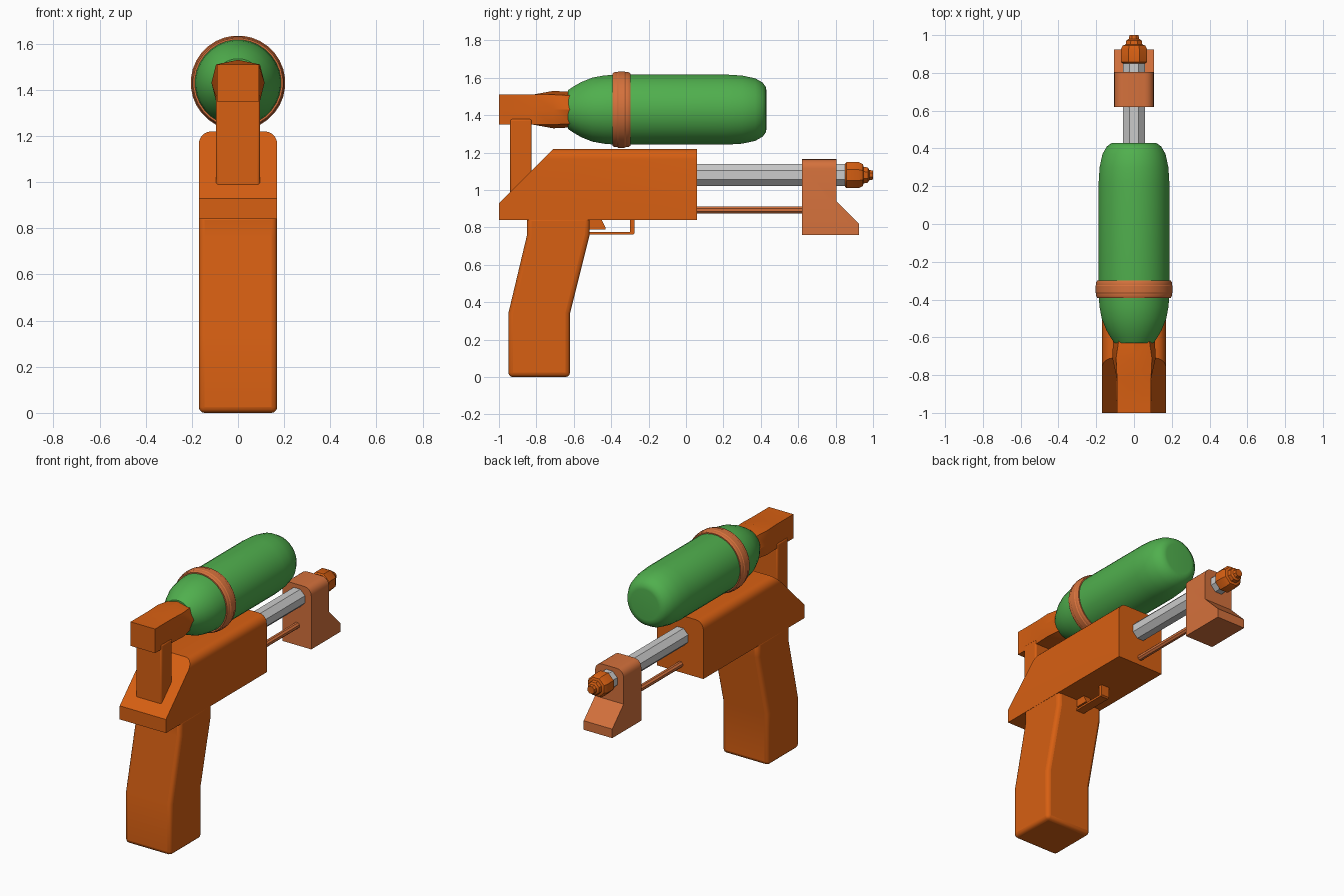
import bpy, bmesh, math
from mathutils import Vector

if "Cube" in bpy.data.objects:
    bpy.data.objects.remove(bpy.data.objects["Cube"])


def material(name, rgb):
    m = bpy.data.materials.new(name)
    m.diffuse_color = (*rgb, 1)
    m.use_nodes = True
    m.node_tree.nodes["Principled BSDF"].inputs["Base Color"].default_value = m.diffuse_color
    return m


ORANGE = material("orange", (0.68, 0.115, 0.006))
CORAL = material("coral", (0.66, 0.165, 0.045))
GREEN = material("green", (0.08, 0.43, 0.075))
GREY = material("grey", (0.60, 0.60, 0.60))


def finish(name, bm, mat, bevel=0, angle=32):
    bmesh.ops.recalc_face_normals(bm, faces=bm.faces[:])
    me = bpy.data.meshes.new(name)
    bm.to_mesh(me)
    bm.free()
    me.materials.append(mat)
    ob = bpy.data.objects.new(name, me)
    bpy.context.collection.objects.link(ob)
    if bevel:
        mod = ob.modifiers.new("soft edges", 'BEVEL')
        mod.width, mod.segments = bevel, 3
        mod.limit_method, mod.angle_limit = 'ANGLE', math.radians(40)
    bpy.ops.object.select_all(action='DESELECT')
    ob.select_set(True)
    bpy.context.view_layer.objects.active = ob
    bpy.ops.object.shade_smooth_by_angle(angle=math.radians(angle))
    return ob


def prism(name, profile, half, mat, round_top=0, cut=None, bevel=0):
    """Extrude a (y, z) profile across x, optionally rounding its top side edges."""
    bm = bmesh.new()
    face = bm.faces.new([bm.verts.new((-half, y, z)) for y, z in profile])
    ext = bmesh.ops.extrude_face_region(bm, geom=[face])["geom"]
    bmesh.ops.translate(bm, verts=[v for v in ext if isinstance(v, bmesh.types.BMVert)],
                        vec=(2 * half, 0, 0))
    if round_top:
        top = max(z for _, z in profile)
        edges = [e for e in bm.edges if all(abs(v.co.z - top) < 1e-4 for v in e.verts)
                 and abs(e.verts[0].co.x - e.verts[1].co.x) < 1e-4]
        bmesh.ops.bevel(bm, geom=edges, offset=round_top, segments=5, profile=0.5,
                        affect='EDGES')
    if cut:
        point, normal = cut
        bmesh.ops.bisect_plane(bm, geom=bm.verts[:] + bm.edges[:] + bm.faces[:],
                               plane_co=point, plane_no=normal, clear_outer=True)
        bmesh.ops.holes_fill(bm, edges=[e for e in bm.edges if e.is_boundary], sides=0)
    return finish(name, bm, mat, bevel)


def box(y0, y1, z0, z1):
    return [(y0, z0), (y0, z1), (y1, z1), (y1, z0)]


def loft(name, rings, mat, angle=32):
    """Skin a series of equal-length point rings and cap both ends."""
    bm = bmesh.new()
    loops = [[bm.verts.new(p) for p in r] for r in rings]
    n = len(loops[0])
    for a, b in zip(loops, loops[1:]):
        for i in range(n):
            bm.faces.new((a[i], a[(i + 1) % n], b[(i + 1) % n], b[i]))
    bm.faces.new(loops[0])
    bm.faces.new(loops[-1])
    return finish(name, bm, mat, 0, angle)


def lathe(name, profile, z, mat, sides, angle=32):
    """Turn a (y, radius) profile about an axis along y at height z."""
    turn = [2 * math.pi * (i + 0.5) / sides for i in range(sides)]
    return loft(name, [[(r * math.cos(t), y, z + r * math.sin(t)) for t in turn]
                       for y, r in profile], mat, angle)


# Body with rounded top and sloping rear
prism("body", box(-1.0, 0.06, 0.84, 1.22), 0.17, ORANGE, round_top=0.055,
      cut=(Vector((0, -1.0, 0.93)), Vector((0, -1, 1)).normalized()))

# Grip
prism("grip", [(-0.95, 0), (-0.95, 0.34), (-0.85, 0.76), (-0.85, 0.86),
               (-0.515, 0.86), (-0.515, 0.76), (-0.62, 0.34), (-0.62, 0)],
      0.17, ORANGE, bevel=0.025)

# Trigger and its guard
prism("trigger", [(-0.53, 0.79), (-0.53, 0.85), (-0.455, 0.85), (-0.43, 0.80),
                  (-0.43, 0.79)], 0.025, ORANGE)
prism("trigger_guard", [(-0.53, 0.762), (-0.53, 0.775), (-0.30, 0.775), (-0.30, 0.85),
                        (-0.275, 0.85), (-0.275, 0.77), (-0.283, 0.762)], 0.03, ORANGE)

# Feed post and the head that flares into the tank neck
prism("feed_post", box(-0.94, -0.825, 0.94, 1.38), 0.095, ORANGE, bevel=0.01)


def head_ring(y, wide, mid, tall, peak):
    pts = [(0, peak), (wide, tall), (mid, 0), (wide, -tall),
           (0, -peak), (-wide, -tall), (-mid, 0), (-wide, tall)]
    return [(x, y, 1.43 + z) for x, z in pts]


loft("feed_head", [head_ring(-1.0, 0.09, 0.09, 0.08, 0.08),
                   head_ring(-0.82, 0.09, 0.09, 0.08, 0.08),
                   head_ring(-0.71, 0.095, 0.115, 0.08, 0.10),
                   head_ring(-0.61, 0.08, 0.11, 0.075, 0.095)], ORANGE, 20)

# Water tank and its band
lathe("tank", [(-0.63, 0.105), (-0.60, 0.125), (-0.56, 0.148), (-0.50, 0.172),
               (-0.44, 0.183), (-0.38, 0.188), (0.22, 0.188), (0.30, 0.183),
               (0.37, 0.168), (0.41, 0.145), (0.428, 0.12), (0.43, 0.10)],
      1.43, GREEN, 32, 40)
lathe("tank_band", [(-0.392, 0.17), (-0.392, 0.195), (-0.382, 0.201), (-0.368, 0.201),
                    (-0.362, 0.205), (-0.328, 0.205), (-0.322, 0.201), (-0.308, 0.201),
                    (-0.298, 0.195), (-0.298, 0.17)], 1.43, CORAL, 32)

# Barrel, guide rod, sliding pump handle
lathe("barrel", [(0.04, 0.063), (0.87, 0.063)], 1.08, GREY, 8)
lathe("guide_rod", [(0.04, 0.02), (0.64, 0.02)], 0.893, CORAL, 8)
prism("pump_handle", [(0.62, 0.76), (0.62, 1.165), (0.805, 1.165), (0.805, 0.94),
                      (0.925, 0.82), (0.925, 0.76)], 0.105, CORAL, round_top=0.05)

# Stepped nozzle
lathe("nozzle", [(0.85, 0.066), (0.858, 0.075), (0.925, 0.075), (0.945, 0.064),
                 (0.95, 0.048), (0.972, 0.044), (0.98, 0.03), (1.0, 0.026)],
      1.08, ORANGE, 8)
